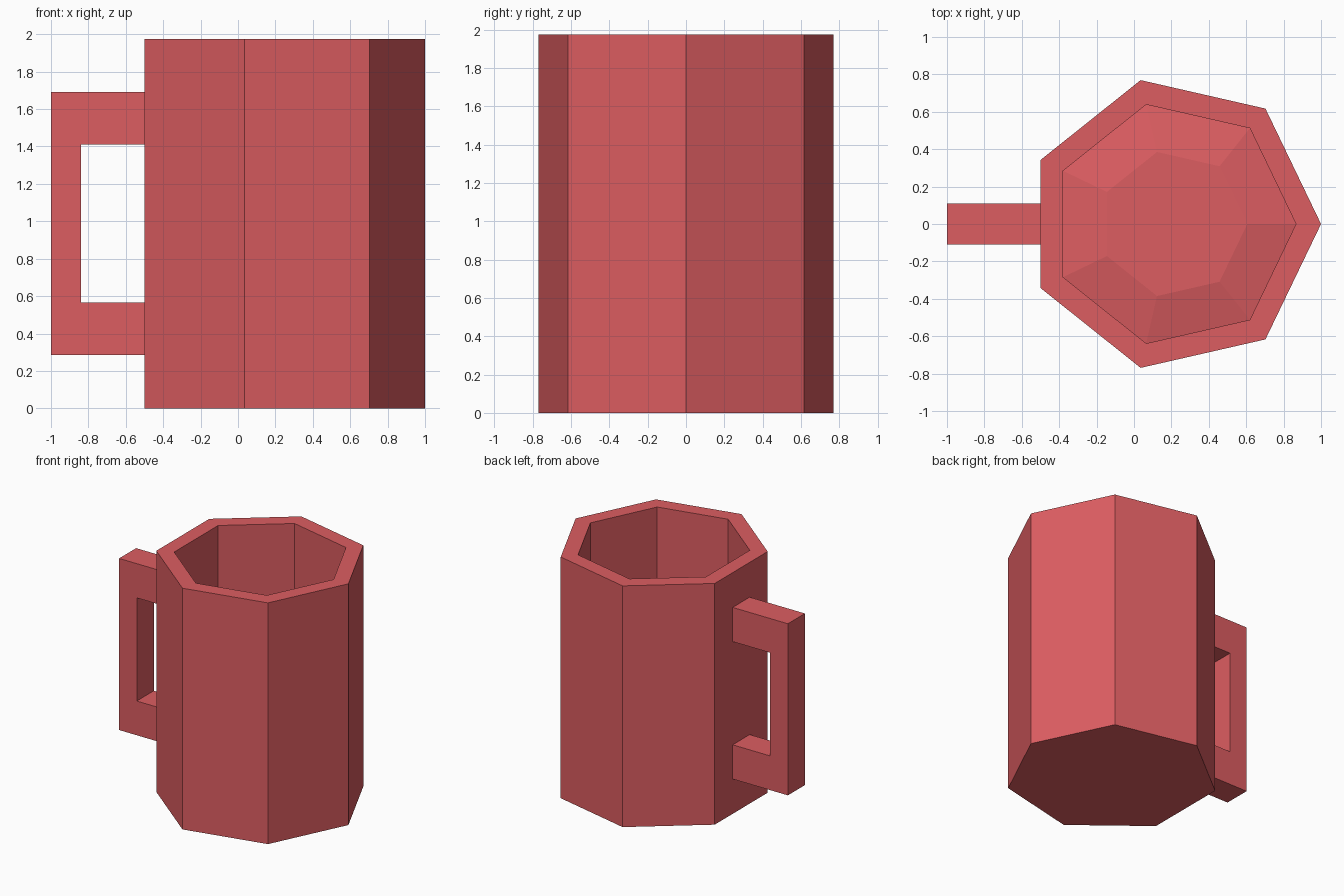
import bpy, bmesh
from math import cos, sin, tau

if "Cube" in bpy.data.objects:
    bpy.data.objects.remove(bpy.data.objects["Cube"])

red = bpy.data.materials.new("red")
red.diffuse_color = (0.72, 0.11, 0.12, 1)
red.use_nodes = True
red.node_tree.nodes["Principled BSDF"].inputs["Base Color"].default_value = red.diffuse_color


def finish(name, bm):
    bmesh.ops.recalc_face_normals(bm, faces=bm.faces)
    mesh = bpy.data.meshes.new(name)
    bm.to_mesh(mesh)
    bm.free()
    mesh.materials.append(red)
    obj = bpy.data.objects.new(name, mesh)
    bpy.context.collection.objects.link(obj)
    return obj


# Seven-sided cup: outer wall, rim, inner wall, slightly raised floor
SIDES, CENTRE = 7, 0.211
bm = bmesh.new()
rings = []
for radius, z in [(0.789, 0), (0.789, 1.975), (0.655, 1.975),
                  (0.655, 0.13), (0.395, 0.178)]:
    rings.append([bm.verts.new((CENTRE + radius * cos(tau * i / SIDES),
                                radius * sin(tau * i / SIDES), z))
                  for i in range(SIDES)])
for a, b in zip(rings, rings[1:]):
    for i in range(SIDES):
        j = (i + 1) % SIDES
        bm.faces.new((a[i], a[j], b[j], b[i]))
bm.faces.new(rings[0])
bm.faces.new(rings[-1])
finish("cup", bm)

# Square C-shaped handle, extruded across y
W = 0.11
outline = [(-0.49, 0.285), (-1, 0.285), (-1, 1.69), (-0.49, 1.69),
           (-0.49, 1.41), (-0.84, 1.41), (-0.84, 0.565), (-0.49, 0.565)]
bm = bmesh.new()
face = bm.faces.new([bm.verts.new((x, -W, z)) for x, z in outline])
ext = bmesh.ops.extrude_face_region(bm, geom=[face])
bmesh.ops.translate(bm, vec=(0, 2 * W, 0),
                    verts=[v for v in ext["geom"] if isinstance(v, bmesh.types.BMVert)])
finish("handle", bm)
